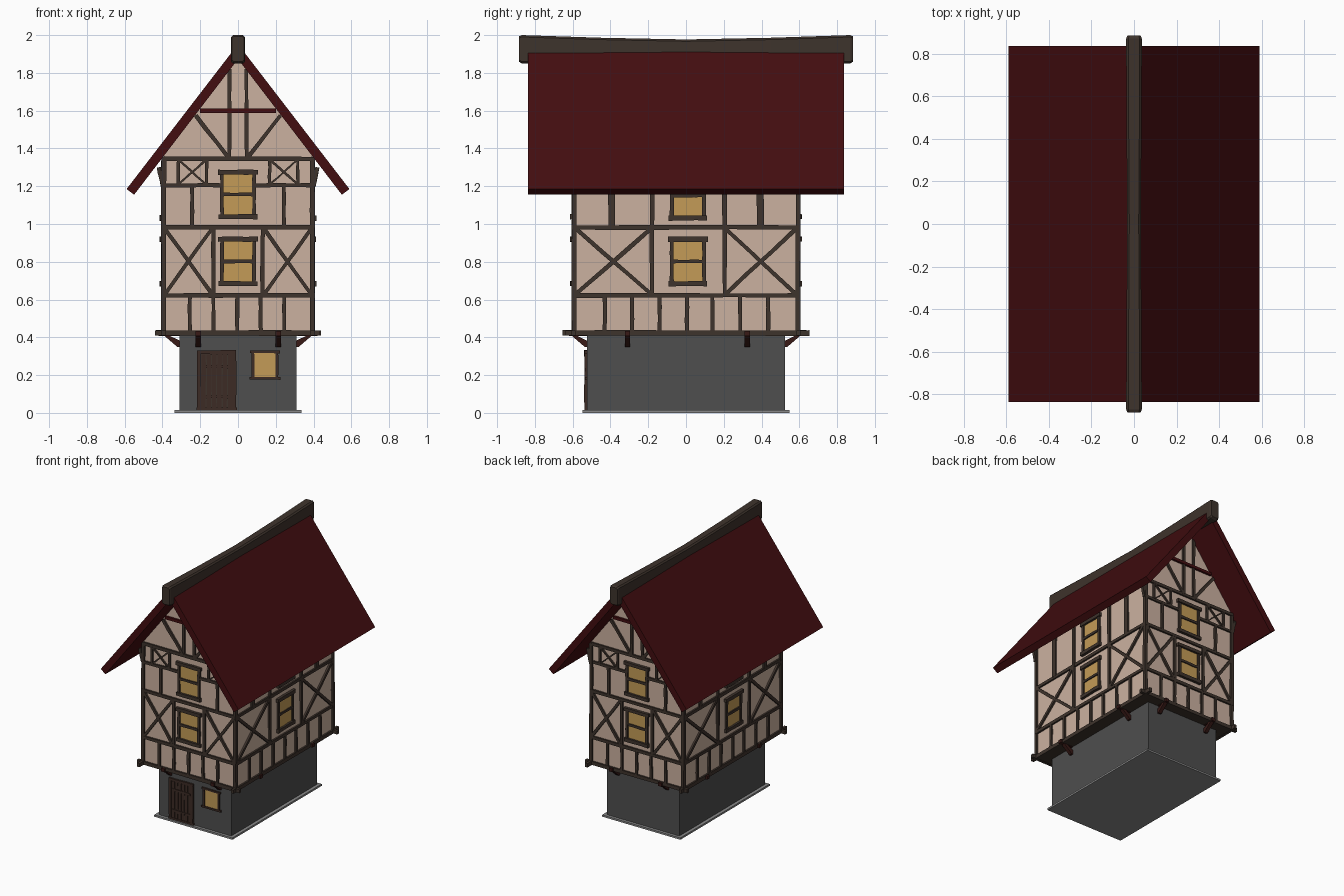
import bpy, bmesh, math, random
from mathutils import Vector

random.seed(4)


def material(name, r, g, b):
    m = bpy.data.materials.new(name)
    m.diffuse_color = (r, g, b, 1)
    return m


CREAM = material("cream plaster", 0.60, 0.44, 0.35)
TIMBER = material("dark timber", 0.048, 0.033, 0.025)
RED = material("dark red roof", 0.055, 0.004, 0.005)
STONE = material("grey stone", 0.077, 0.077, 0.077)
SLAB = material("pale stone", 0.25, 0.25, 0.25)
GLASS = material("yellow glass", 0.55, 0.33, 0.095)
DOOR = material("door brown", 0.045, 0.024, 0.018)
BRACKET = material("red brown wood", 0.04, 0.010, 0.008)


def finish(name, bm, mat, turn=0):
    bmesh.ops.recalc_face_normals(bm, faces=bm.faces)
    me = bpy.data.meshes.new(name)
    bm.to_mesh(me)
    bm.free()
    me.materials.append(mat)
    ob = bpy.data.objects.new(name, me)
    ob.rotation_euler.z = math.radians(turn)
    bpy.context.collection.objects.link(ob)
    return ob


def loft(bm, rings):
    """Closed solid through a list of equal-length rings of points."""
    vs = [[bm.verts.new(p) for p in r] for r in rings]
    n = len(vs[0])
    for a, b in zip(vs, vs[1:]):
        for i in range(n):
            j = (i + 1) % n
            bm.faces.new((a[i], a[j], b[j], b[i]))
    bm.faces.new(vs[0])
    bm.faces.new(vs[-1])


def box(name, x, y, z0, z1, mat):
    bm = bmesh.new()
    loft(bm, [[(-x, -y, z), (x, -y, z), (x, y, z), (-x, y, z)] for z in (z0, z1)])
    return finish(name, bm, mat)


def strips(name, bars, off, mat, turn=0, depth=0.013, wobble=0.002):
    """Bars (u0, z0, u1, z1, width) laid on a wall that faces -y, then turned."""
    bm = bmesh.new()
    for u0, z0, u1, z1, w in bars:
        p, q = Vector((u0, 0, z0)), Vector((u1, 0, z1))
        d = (q - p).normalized()
        n = Vector((-d.z, 0, d.x)) * w / 2
        rings = []
        for t in (0, 0.35, 0.7, 1):
            c = p.lerp(q, t)
            j = [random.uniform(-wobble, wobble) for _ in range(3)]
            out = Vector((0, -off - depth + j[2] * 0.7, 0))
            back = Vector((0, -off + 0.008, 0))
            a = n * (1 + j[0] / w * 2)
            b = n * (1 + j[1] / w * 2)
            rings.append([c + a + back, c + a + out, c - b + out, c - b + back])
        loft(bm, rings)
    return finish(name, bm, mat, turn)


def cross(u0, z0, u1, z1, w):
    return [(u0, z0, u1, z1, w), (u0, z1, u1, z0, w)]


def window(name, u, z, off, turn):
    """Two-pane window with sill, head, jambs and a middle bar."""
    strips(name + "_glass", [(u, z - 0.11, u, z + 0.11, 0.17)], off, GLASS, turn, 0.005, 0)
    strips(name + "_frame", [
        (u - 0.085, z - 0.115, u - 0.085, z + 0.115, 0.02),
        (u + 0.085, z - 0.115, u + 0.085, z + 0.115, 0.02),
        (u - 0.08, z, u + 0.08, z, 0.018)], off, TIMBER, turn, 0.014)
    strips(name + "_sill_and_head", [
        (u - 0.102, z - 0.118, u + 0.102, z - 0.118, 0.026),
        (u - 0.106, z + 0.118, u + 0.106, z + 0.118, 0.026)], off, TIMBER, turn, 0.021)


# stone ground floor on its plinth
box("plinth", 0.335, 0.547, 0, 0.014, SLAB)
box("stone_base", 0.31, 0.525, 0.01, 0.42, STONE)

# plastered upper storeys with gable
bm = bmesh.new()
wall = [(-0.393, 0.42), (0.393, 0.42), (0.393, 1.37), (0, 1.885), (-0.393, 1.37)]
loft(bm, [[(x, y, z) for x, z in wall] for y in (-0.592, 0.592)])
finish("plaster_walls", bm, CREAM)
box("floor_plate", 0.392, 0.591, 0.411, 0.43, TIMBER)

# timber pattern of the gable walls
gable = [(-0.44, 0.423, 0.435, 0.423, 0.028), (-0.40, 0.622, 0.40, 0.622, 0.023),
         (-0.40, 0.982, 0.40, 0.982, 0.023), (-0.40, 1.345, 0.40, 1.345, 0.023)]
gable += [(u, 0.43, u, 0.615, 0.02) for u in (-0.255, -0.13, -0.005, 0.12, 0.245)]
for s in (-1, 1):
    gable += [(s * 0.393, 0.42, s * 0.393, 1.35, 0.024),
              (s * 0.13, 0.625, s * 0.13, 0.98, 0.022),
              (s * 0.39, 1.205, s * 0.09, 1.205, 0.02),
              (s * 0.243, 0.985, s * 0.243, 1.2, 0.02),
              (s * 0.317, 1.21, s * 0.317, 1.34, 0.016),
              (s * 0.167, 1.21, s * 0.167, 1.34, 0.016),
              (s * 0.045, 1.35, s * 0.045, 1.82, 0.02),
              (s * 0.05, 1.35, s * 0.225, 1.575, 0.022),
              (s * 0.40, 1.2, s * 0.42, 1.3, 0.02)]
    gable += cross(s * 0.385, 0.632, s * 0.14, 0.972, 0.02)
    gable += cross(s * 0.31, 1.215, s * 0.175, 1.335, 0.01)

# timber pattern of the long walls
side = [(-0.637, 0.423, 0.655, 0.423, 0.028), (-0.60, 0.622, 0.60, 0.622, 0.023),
        (-0.60, 0.982, 0.60, 0.982, 0.023), (-0.60, 1.335, 0.60, 1.335, 0.023)]
side += [(u, 0.43, u, 0.615, 0.021) for u in (-0.43, -0.285, -0.14, 0.005, 0.14, 0.287, 0.435)]
for s in (-1, 1):
    m = 0.012
    side += [(s * 0.592, 0.42, s * 0.592, 1.35, 0.024),
             (s * 0.192 + m, 0.625, s * 0.192 + m, 1.335, 0.022),
             (s * 0.393, 0.985, s * 0.393, 1.335, 0.036)]
    side += cross(s * 0.58, 0.632, s * 0.20 + m, 0.972, 0.022)

for label, turn in (("front", 0), ("back", 180)):
    strips(label + "_timbers", gable, 0.592, TIMBER, turn)
    strips(label + "_collar_beam", [(-0.2, 1.6, 0.2, 1.6, 0.022)], 0.592, RED, turn, 0.016)
    window(label + "_lower_window", 0, 0.802, 0.592, turn)
    window(label + "_upper_window", 0, 1.157, 0.592, turn)
for label, turn in (("right", 90), ("left", 270)):
    strips(label + "_timbers", side, 0.393, TIMBER, turn)
    window(label + "_lower_window", 0.01, 0.802, 0.393, turn)
    window(label + "_upper_window", 0.01, 1.15, 0.393, turn)

# brackets under the overhang
for label, turn, off, reach, spots in (
        ("front", 0, 0.525, 0.095, (-0.21, 0.213)), ("back", 180, 0.525, 0.095, (-0.213, 0.21)),
        ("right", 90, 0.31, 0.11, (-0.31, 0.325)), ("left", 270, 0.31, 0.11, (-0.325, 0.31))):
    bm = bmesh.new()
    for u in spots:
        arm = [(-0.01, 0.408), (reach, 0.408), (reach, 0.434), (-0.01, 0.434)]
        strut = [(-0.01, 0.35), (0.012, 0.35), (0.082, 0.41), (0.055, 0.41), (-0.01, 0.378)]
        for prof in (arm, strut):
            loft(bm, [[(u + e, -off - o, z) for o, z in prof] for e in (-0.014, 0.014)])
    finish(label + "_brackets", bm, BRACKET, turn)

# front door
strips("door_panel", [(-0.113, 0.02, -0.113, 0.315, 0.18)], 0.525, TIMBER, 0, 0.003, 0)
strips("door_planks", [(u, 0.025, u, 0.308, 0.023) for u in
                       (-0.182, -0.154, -0.126, -0.098, -0.070, -0.042)], 0.525, DOOR, 0, 0.008)
strips("door_battens", [(-0.19, z, -0.035, z, 0.016) for z in (0.085, 0.245)],
       0.525, DOOR, 0, 0.012)
strips("door_frame", [(-0.207, 0.014, -0.207, 0.32, 0.02), (-0.02, 0.014, -0.02, 0.32, 0.02),
                      (-0.217, 0.321, -0.01, 0.321, 0.02), (-0.22, 0.02, -0.005, 0.02, 0.014)],
       0.525, DOOR, 0, 0.013)

# ground floor window
strips("shop_window_glass", [(0.142, 0.185, 0.142, 0.32, 0.125)], 0.525, GLASS, 0, 0.004, 0)
strips("shop_window_frame", [(0.079, 0.185, 0.079, 0.32, 0.014), (0.206, 0.185, 0.206, 0.32, 0.014),
                             (0.06, 0.183, 0.225, 0.183, 0.014), (0.063, 0.323, 0.222, 0.323, 0.014)],
       0.525, DOOR, 0, 0.011, 0.001)

# steep overhanging roof
bm = bmesh.new()
roof = [(0, 1.952), (0.59, 1.185), (0.55, 1.155), (0, 1.873), (-0.55, 1.155), (-0.59, 1.185)]
loft(bm, [[(x, y, z) for x, z in roof] for y in (-0.836, 0.836)])
finish("roof", bm, RED)

# sagging ridge beam with chamfered section
bm = bmesh.new()
rings = []
for y, w, top, bottom in ((-0.885, 0.031, 1.993, 1.86), (-0.87, 0.037, 2.0, 1.85),
                          (-0.45, 0.035, 1.986, 1.85), (0, 0.032, 1.977, 1.85),
                          (0.45, 0.035, 1.986, 1.85), (0.87, 0.037, 2.0, 1.85),
                          (0.885, 0.031, 1.993, 1.86)):
    c = 0.01
    rings.append([(-w, y, bottom + c), (-w + c, y, bottom), (w - c, y, bottom), (w, y, bottom + c),
                  (w, y, top - c), (w - c, y, top), (-w + c, y, top), (-w, y, top - c)])
loft(bm, rings)
finish("ridge_beam", bm, TIMBER)
